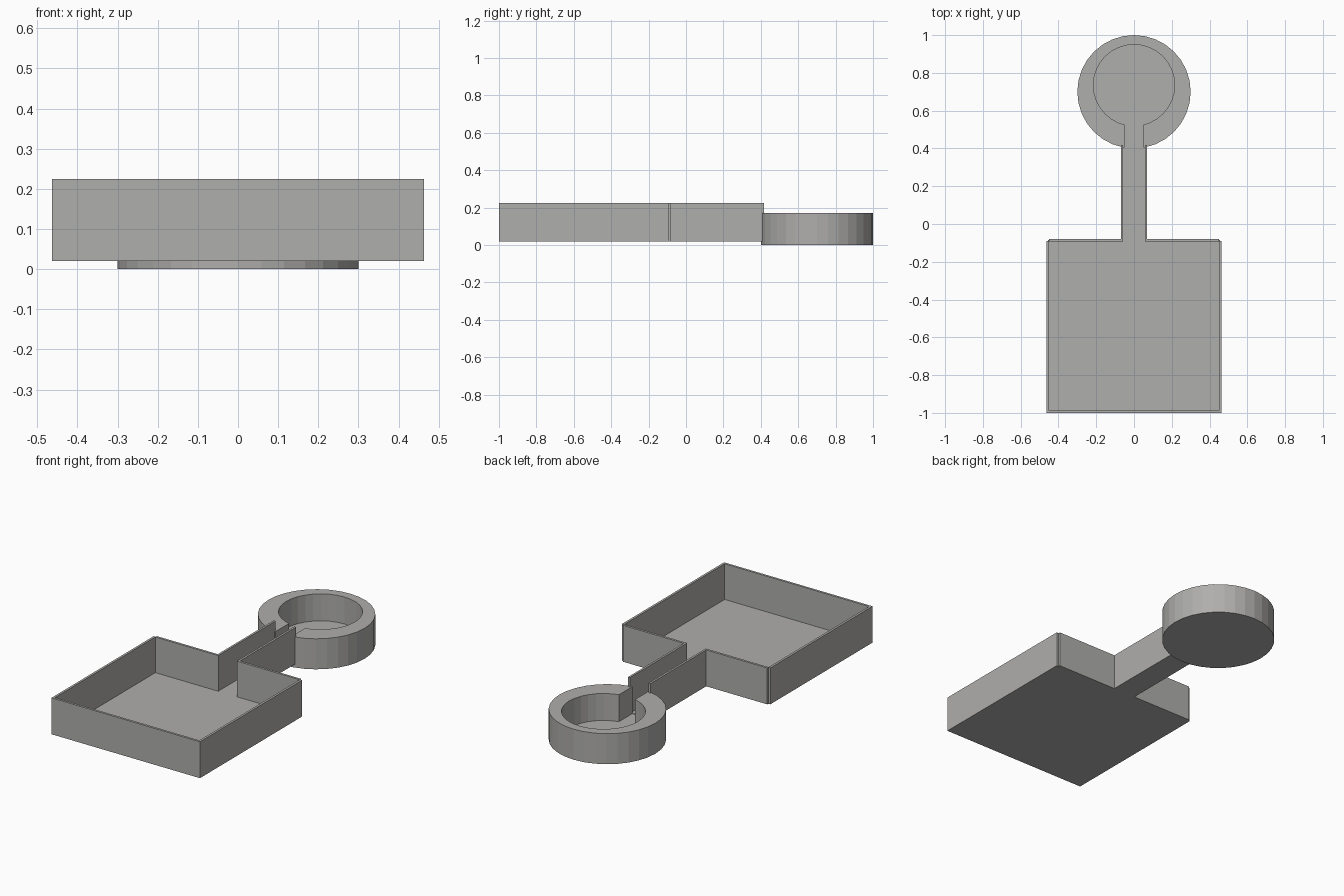
import bpy, bmesh, math

if "Cube" in bpy.data.objects:
    bpy.data.objects.remove(bpy.data.objects["Cube"])

grey = bpy.data.materials.new("warm_grey")
grey.diffuse_color = (0.43, 0.425, 0.415, 1)
grey.use_nodes = True
grey.node_tree.nodes["Principled BSDF"].inputs["Base Color"].default_value = grey.diffuse_color


def finish(name, bm):
    bmesh.ops.recalc_face_normals(bm, faces=bm.faces)
    me = bpy.data.meshes.new(name)
    bm.to_mesh(me)
    bm.free()
    me.materials.append(grey)
    ob = bpy.data.objects.new(name, me)
    bpy.context.collection.objects.link(ob)
    return ob


def box(name, x0, x1, y0, y1, z0, z1):
    bm = bmesh.new()
    bmesh.ops.create_cube(bm, size=1)
    for v in bm.verts:
        v.co.x = x1 if v.co.x > 0 else x0
        v.co.y = y1 if v.co.y > 0 else y0
        v.co.z = z1 if v.co.z > 0 else z0
    return finish(name, bm)


Z0, Z1, T = 0.02, 0.225, 0.013   # wall bottom, wall top, wall thickness

# Thin floors of the square tray and the channel
box("tray_floor", -0.455, 0.455, -0.995, -0.085, Z0, Z0 + 0.004)
box("channel_floor", -0.065, 0.065, -0.085, 0.408, Z0, Z0 + 0.004)

# Tray and channel walls, mirrored left and right
box("tray_front_wall", -0.452, 0.452, -1.0, -1.0 + T, Z0, Z1)
for side, s in (("left", -1), ("right", 1)):
    def wall(name, xa, xb, ya, yb):
        box(f"{side}_{name}", min(s * xa, s * xb), max(s * xa, s * xb), ya, yb, Z0, Z1)
    wall("tray_wall", 0.463 - T, 0.463, -1.0, -0.09)
    wall("tray_back_wall", 0.058, 0.45, -0.08 - T, -0.08)
    wall("channel_wall", 0.058, 0.07, -0.09, 0.418)

# Round cup base
bm = bmesh.new()
bmesh.ops.create_cone(bm, cap_ends=True, segments=32, radius1=0.3, radius2=0.3, depth=Z0)
bmesh.ops.translate(bm, verts=bm.verts, vec=(0, 0.7, Z0 / 2))
finish("cup_base", bm)


# Cup wall: open ring with an off-centre bore and a slot facing the channel
def arc(cy, r, n=32, half_gap=0.05):
    gap = math.asin(half_gap / r)
    angles = [gap] + [2 * math.pi * i / n for i in range(1, n)] + [2 * math.pi - gap]
    angles = sorted(a for a in angles if gap <= a <= 2 * math.pi - gap)
    # measured from -y, the middle of the slot
    return [(math.sin(a), -math.cos(a), cy, r) for a in angles]


def loop(bm, pts, z):
    return [bm.verts.new((r * x, cy + r * y, z)) for x, y, cy, r in pts]


bm = bmesh.new()
outer, inner = arc(0.7, 0.3), arc(0.735, 0.215)
ob_, ot = loop(bm, outer, Z0), loop(bm, outer, 0.172)
ib, it = loop(bm, inner, Z0), loop(bm, inner, 0.172)
for a, b in ((ob_, ot), (ib, it)):
    for i in range(len(a) - 1):
        bm.faces.new((a[i], a[i + 1], b[i + 1], b[i]))
for o, n in ((ot, it), (ob_, ib)):
    bm.faces.new(o + n[::-1])
for k in (0, -1):
    bm.faces.new((ob_[k], ot[k], it[k], ib[k]))
finish("cup_wall", bm)
